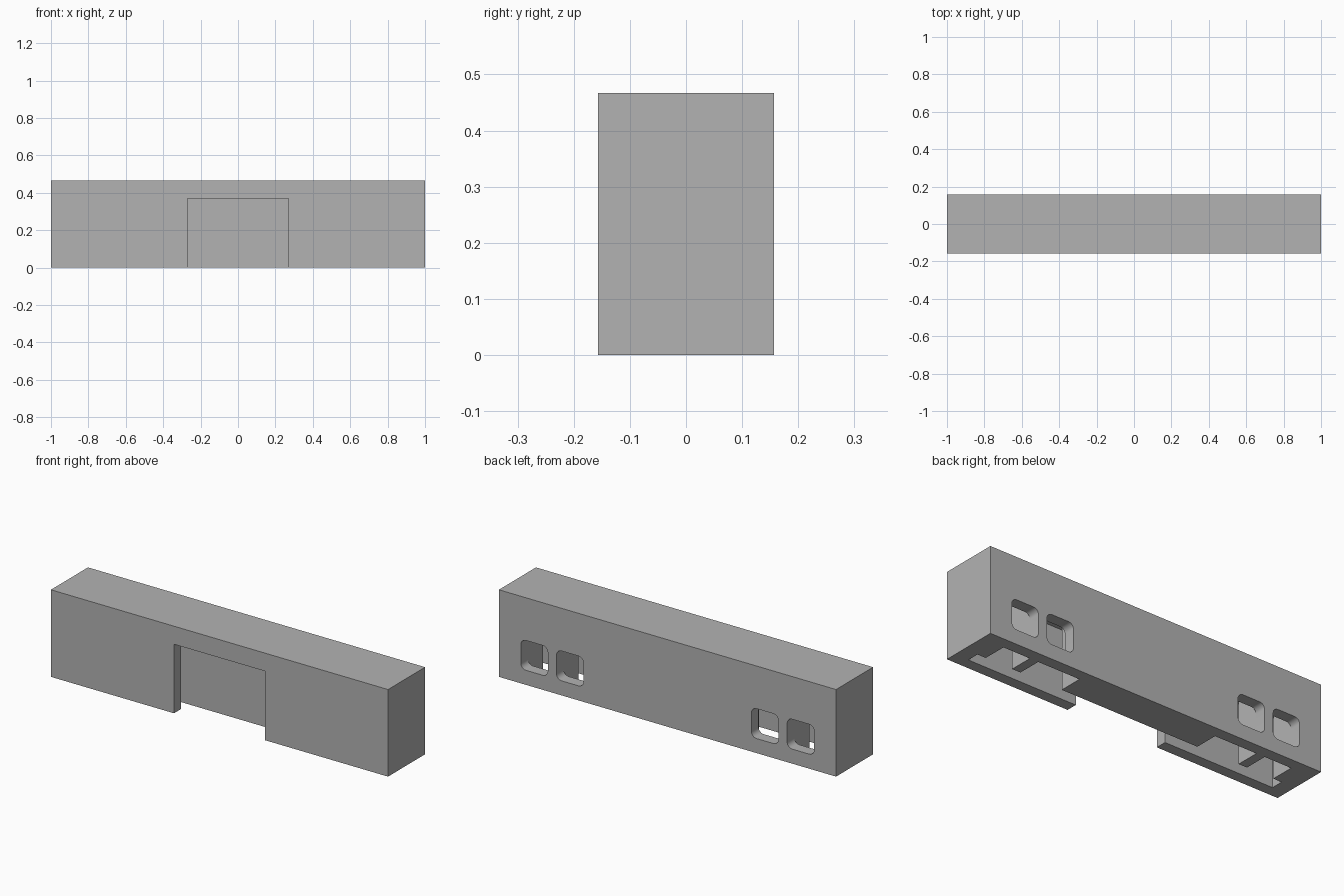
import bpy, bmesh, math

old = bpy.data.objects.get("Cube")
if old:
    bpy.data.objects.remove(old, do_unlink=True)

HALF_Y, HEIGHT, CEILING = 0.157, 0.467, 0.37
FRONT_IN, SLOT_BACK, BACK_IN = -0.098, -0.032, 0.096
BELOW = -0.1

grey = bpy.data.materials.new("plain_grey")
grey.use_nodes = True
colour = (0.45, 0.45, 0.45, 1)
grey.diffuse_color = colour
grey.node_tree.nodes["Principled BSDF"].inputs["Base Color"].default_value = colour


def prism(name, outline, offset):
    """Extrude a closed outline of 3D points along an offset vector."""
    bm = bmesh.new()
    face = bm.faces.new([bm.verts.new(p) for p in outline])
    out = bmesh.ops.extrude_face_region(bm, geom=[face])
    verts = [v for v in out["geom"] if isinstance(v, bmesh.types.BMVert)]
    bmesh.ops.translate(bm, verts=verts, vec=offset)
    bmesh.ops.recalc_face_normals(bm, faces=bm.faces)
    mesh = bpy.data.meshes.new(name)
    bm.to_mesh(mesh)
    bm.free()
    mesh.materials.append(grey)
    obj = bpy.data.objects.new(name, mesh)
    bpy.context.collection.objects.link(obj)
    return obj


def block(name, x0, x1, y0, y1, z0, z1):
    plan = [(x0, y0, z0), (x1, y0, z0), (x1, y1, z0), (x0, y1, z0)]
    return prism(name, plan, (0, 0, z1 - z0))


def rounded_window(name, cx, cz, half, radius):
    """Rounded square that cuts from outside the back wall into the room."""
    ring = []
    for corner in range(4):
        mid = math.pi / 4 + corner * math.pi / 2
        ox = cx + math.copysign(half - radius, math.cos(mid))
        oz = cz + math.copysign(half - radius, math.sin(mid))
        for step in range(7):
            a = corner * math.pi / 2 + step * math.pi / 12
            ring.append((ox + radius * math.cos(a), HALF_Y + 0.1, oz + radius * math.sin(a)))
    return prism(name, ring, (0, BACK_IN - 0.03 - HALF_Y - 0.1, 0))


# Main solid body
body = block("hollow_body", -1, 1, -HALF_Y, HALF_Y, 0, HEIGHT)

# Long slot with two rooms on each side, open underneath
side = [(0.41, SLOT_BACK), (0.41, BACK_IN), (0.66, BACK_IN), (0.66, SLOT_BACK),
        (0.71, SLOT_BACK), (0.71, BACK_IN), (0.87, BACK_IN), (0.87, SLOT_BACK),
        (0.92, SLOT_BACK), (0.92, FRONT_IN)]
plan = side + [(-x, y) for x, y in reversed(side)]
cutters = [prism("cavity_cutter", [(x, y, BELOW) for x, y in plan], (0, 0, CEILING - BELOW))]

# Wide doorway through the front wall
cutters.append(block("doorway_cutter", -0.27, 0.27, -HALF_Y - 0.1, SLOT_BACK - 0.03, BELOW, CEILING))

# Two rounded windows at each end of the back wall
for sign in (-1, 1):
    for x in (0.578, 0.79):
        cutters.append(rounded_window("window_cutter", sign * x, 0.158, 0.08, 0.03))

# Cut all openings, then drop the cutters
bpy.context.view_layer.objects.active = body
for cutter in cutters:
    mod = body.modifiers.new("cut", "BOOLEAN")
    mod.operation = "DIFFERENCE"
    mod.solver = "EXACT"
    mod.object = cutter
    bpy.ops.object.modifier_apply(modifier=mod.name)
    bpy.data.objects.remove(cutter, do_unlink=True)

bpy.ops.object.select_all(action="DESELECT")
body.select_set(True)
bpy.ops.object.shade_smooth_by_angle(angle=math.radians(30))
